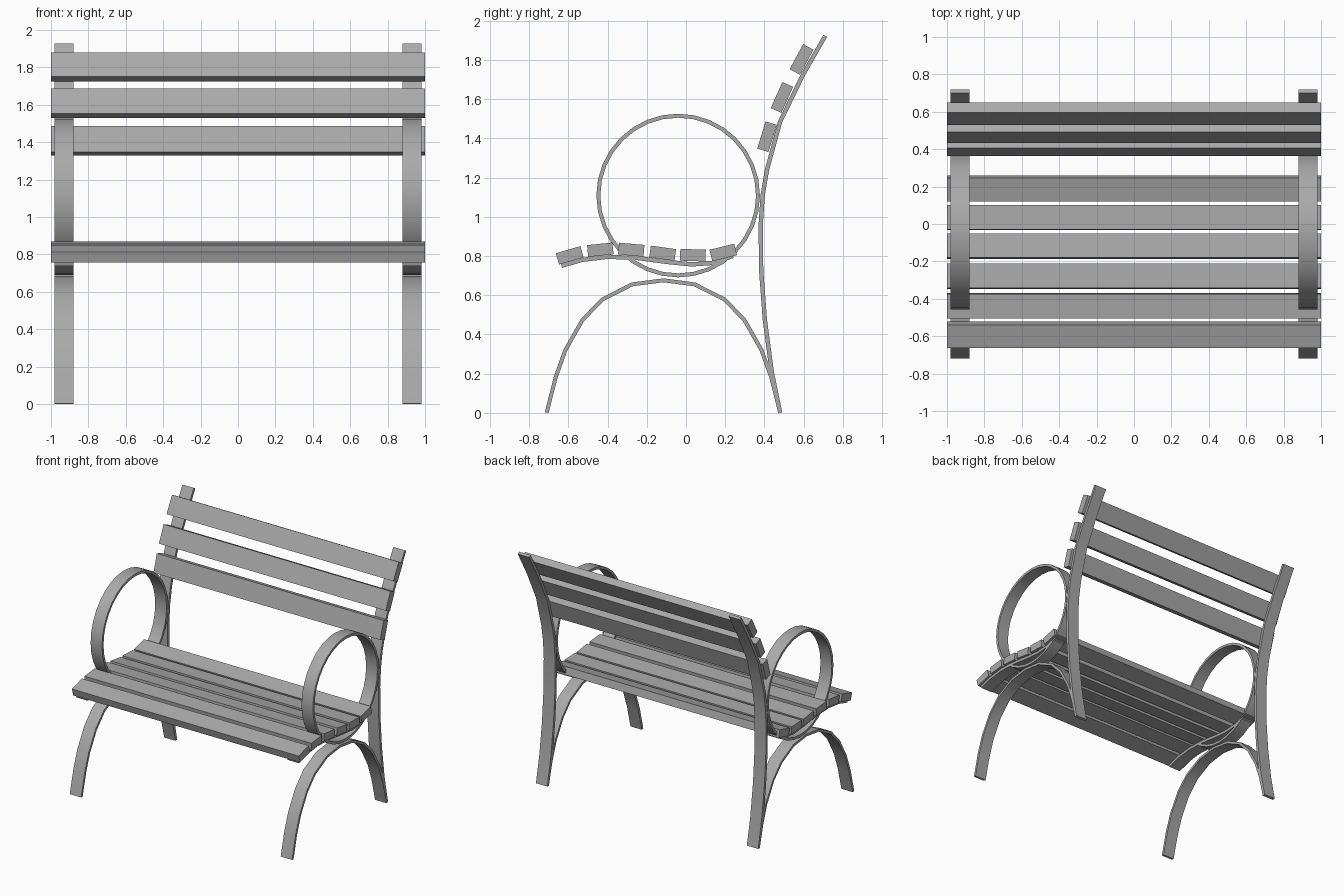
import bpy, bmesh, math
from mathutils import Vector

cube = bpy.data.objects.get("Cube")
if cube:
    bpy.data.objects.remove(cube, do_unlink=True)

grey = bpy.data.materials.new("plain grey")
grey.use_nodes = True
GREY = (0.4, 0.4, 0.4, 1)
grey.diffuse_color = GREY
grey.node_tree.nodes["Principled BSDF"].inputs["Base Color"].default_value = GREY


def finish(bm, name, smooth):
    bmesh.ops.recalc_face_normals(bm, faces=bm.faces[:])
    mesh = bpy.data.meshes.new(name)
    bm.to_mesh(mesh)
    bm.free()
    mesh.materials.append(grey)
    obj = bpy.data.objects.new(name, mesh)
    bpy.context.collection.objects.link(obj)
    if smooth:
        bpy.ops.object.select_all(action="DESELECT")
        obj.select_set(True)
        bpy.context.view_layer.objects.active = obj
        bpy.ops.object.shade_smooth_by_angle(angle=math.radians(30))
    return obj


def strap(name, path, thick, x0, x1, closed=False):
    """Flat metal strap following a (y, z) path, spanning x0 to x1."""
    pts = [Vector(p) for p in path]
    n = len(pts)
    bm = bmesh.new()
    sections = []
    for i, p in enumerate(pts):
        before = pts[i - 1] if closed or i else p
        after = pts[(i + 1) % n] if closed or i < n - 1 else p
        t = (after - before).normalized()
        off = Vector((-t.y, t.x)) * thick / 2
        corners = [(x0, p + off), (x1, p + off), (x1, p - off), (x0, p - off)]
        sections.append([bm.verts.new((x, q.x, max(q.y, 0))) for x, q in corners])
    for i in range(n if closed else n - 1):
        a, b = sections[i], sections[(i + 1) % n]
        for k in range(4):
            m = (k + 1) % 4
            bm.faces.new((a[k], a[m], b[m], b[k]))
    if not closed:
        bm.faces.new(sections[0])
        bm.faces.new(sections[-1])
    return finish(bm, name, True)


def slat(name, y, z, degrees, width, thick):
    """Full-length board tilted about the x axis."""
    bm = bmesh.new()
    bmesh.ops.create_cube(bm, size=1)
    bmesh.ops.scale(bm, vec=(2, width, thick), verts=bm.verts[:])
    obj = finish(bm, name, False)
    obj.location = (0, y, z)
    obj.rotation_euler.x = math.radians(degrees)


# Strap paths in side profile
half_arch = [(0.595, 0), (0.55, 0.18), (0.5, 0.32), (0.413, 0.473),
             (0.312, 0.578), (0.16, 0.655)]
ARCH_Y = -0.115
arch = ([(ARCH_Y - d, z) for d, z in half_arch] + [(ARCH_Y, 0.676)]
        + [(ARCH_Y + d, z) for d, z in reversed(half_arch)])
back_post = [(0.48, 0), (0.437, 0.21), (0.402, 0.475), (0.383, 0.73),
             (0.381, 0.96), (0.391, 1.11), (0.413, 1.24), (0.48, 1.485),
             (0.597, 1.725), (0.71, 1.922)]
seat_rail = [(-0.635, 0.75), (-0.53, 0.78), (-0.4, 0.796), (-0.25, 0.79),
             (-0.1, 0.77), (0.03, 0.757), (0.14, 0.765), (0.24, 0.8)]
SEGMENTS = 32
ring = [(-0.04 + 0.407 * math.cos(a), 1.108 + 0.407 * math.sin(a))
        for a in (math.tau * i / SEGMENTS for i in range(SEGMENTS))]

# Metal frames at both ends
for side, x0, x1 in (("left", 0.88, 0.98), ("right", -0.98, -0.88)):
    strap(side + "_leg_arch", arch, 0.02, x0, x1)
    strap(side + "_back_post", back_post, 0.022, x0, x1)
    strap(side + "_seat_rail", seat_rail, 0.022, x0, x1)
    strap(side + "_armrest_ring", ring, 0.02, x0, x1, closed=True)

# Seat boards, front to back
seat = [(-0.593, 0.803, 16), (-0.437, 0.832, 6), (-0.279, 0.832, -5),
        (-0.119, 0.814, -8), (0.035, 0.804, -2), (0.19, 0.818, 14)]
for i, (y, z, tilt) in enumerate(seat):
    slat(f"seat_slat_{i + 1}", y, z, tilt, 0.13, 0.06)

# Backrest boards, bottom to top
back = [(0.413, 1.408, 73), (0.489, 1.608, 66), (0.589, 1.802, 61.5)]
for i, (y, z, tilt) in enumerate(back):
    slat(f"back_slat_{i + 1}", y, z, tilt, 0.145, 0.06)
